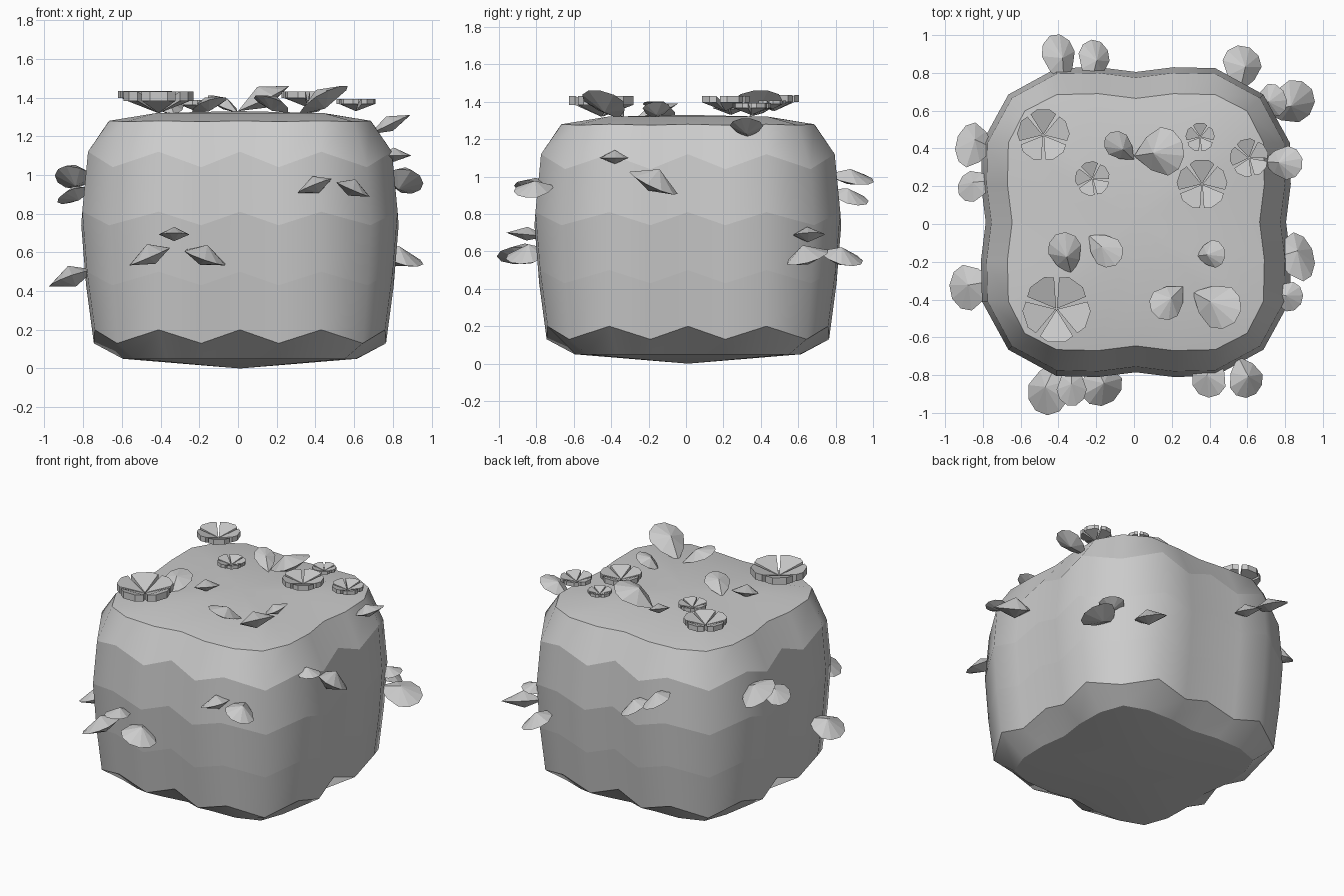
import bpy, bmesh, math
from mathutils import Vector, Matrix


def finish(bm, name):
    bmesh.ops.recalc_face_normals(bm, faces=bm.faces)
    me = bpy.data.meshes.new(name)
    bm.to_mesh(me)
    bm.free()
    ob = bpy.data.objects.new(name, me)
    bpy.context.collection.objects.link(ob)
    return ob


# Bush body: rounded-square rings of 24 points with zigzag heights
def ring(bm, h, z_low, z_high):
    c = 0.17 + 0.62 * h
    k = min(1, h / 0.66)
    side = [(-c, -c), (-0.42 * k, -h), (-0.2 * k, -h - 0.005),
            (0, -h + 0.02), (0.2 * k, -h - 0.005), (0.42 * k, -h)]
    out = []
    for q in range(4):
        m = Matrix.Rotation(q * math.pi / 2, 2)
        for i, p in enumerate(side):
            v = m @ Vector(p)
            out.append(bm.verts.new((v.x + 0.01, v.y + 0.01, z_high if i % 2 else z_low)))
    return out


bm = bmesh.new()
levels = [(0.60, 0.05, 0.05), (0.75, 0.13, 0.20), (0.79, 0.43, 0.50),
          (0.815, 0.74, 0.81), (0.785, 1.04, 1.12), (0.675, 1.275, 1.28),
          (0.42, 1.32, 1.32)]
rings = [ring(bm, *l) for l in levels]
for a, b in zip(rings, rings[1:]):
    for i in range(24):
        j = (i + 1) % 24
        bm.faces.new((a[i], a[j], b[j], b[i]))
for r, z in ((rings[0], 0.0), (rings[-1], 1.33)):
    c = bm.verts.new((0.01, 0.01, z))
    for i in range(24):
        bm.faces.new((r[i], r[(i + 1) % 24], c))
for r in rings[:-1]:
    for i in range(24):
        bm.edges.get((r[i], r[(i + 1) % 24])).smooth = False
for f in bm.faces:
    f.smooth = True
finish(bm, "bush_body")


# Leaf: faceted blade with a ridge above and a keel below; s rolls it
def leaf(name, base, tip, w, s=0):
    base, tip = Vector(base), Vector(tip)
    d = tip - base
    n = d.normalized()
    side = n.cross(Vector((0, 0, 1))).normalized() + Vector((0, 0, -s))
    side = (side - n * side.dot(n)).normalized()
    up = side.cross(n)
    pts = [(0, 0, 0), (0.5, 0, 0.26), (0.5, 0, -0.2), (1, 0.15, 0), (1, -0.15, 0)]
    for t, y in ((0.3, 0.34), (0.62, 0.5), (0.85, 0.4)):
        pts += [(t, y, 0), (t, -y, 0)]
    bm = bmesh.new()
    for t, y, z in pts:
        bm.verts.new(base + d * t + side * y * w + up * z * w)
    bmesh.ops.convex_hull(bm, input=bm.verts)
    finish(bm, name)


side_leaves = [
    ((-0.40, -0.72, 0.61), (-0.49, -1.00, 0.56), 0.24, 0.4),
    ((-0.33, -0.74, 0.68), (-0.33, -0.96, 0.70), 0.16, 0),
    ((-0.22, -0.72, 0.61), (-0.14, -0.95, 0.55), 0.24, -0.3),
    ((0.44, -0.70, 0.95), (0.37, -0.91, 0.94), 0.20, 0.4),
    ((0.55, -0.70, 0.95), (0.62, -0.91, 0.91), 0.20, -0.4),
    ((0.74, -0.18, 1.01), (0.95, -0.17, 0.94), 0.29, -0.5),
    ((0.72, -0.36, 1.10), (0.89, -0.40, 1.10), 0.16, 0),
    ((0.68, 0.60, 0.60), (0.95, 0.68, 0.55), 0.24, 0.35),
    ((0.56, 0.70, 0.60), (0.58, 0.94, 0.54), 0.22, 0.35),
    ((0.64, 0.62, 0.67), (0.80, 0.68, 0.70), 0.18, 0),
    ((0.68, 0.33, 1.21), (0.89, 0.32, 1.31), 0.18, 0),
    ((-0.74, 0.40, 1.00), (-0.94, 0.43, 0.98), 0.27, 0.5),
    ((-0.74, 0.23, 0.93), (-0.93, 0.18, 0.87), 0.18, 0.5),
    ((-0.74, -0.30, 0.51), (-0.97, -0.36, 0.43), 0.25, 0.2),
    ((-0.37, 0.74, 1.01), (-0.42, 1.00, 0.98), 0.19, 0.4),
    ((-0.23, 0.74, 0.93), (-0.20, 0.97, 0.86), 0.18, 0.4),
]
top_leaves = [
    ((0.00, 0.36, 1.33), (0.26, 0.40, 1.46), 0.26),
    ((0.00, 0.34, 1.32), (-0.14, 0.47, 1.41), 0.14),
    ((-0.33, -0.27, 1.31), (-0.39, -0.05, 1.39), 0.18),
    ((-0.24, -0.06, 1.32), (-0.08, -0.20, 1.40), 0.17),
    ((0.26, -0.33, 1.32), (0.11, -0.48, 1.41), 0.18),
    ((0.31, -0.36, 1.31), (0.55, -0.49, 1.46), 0.24),
    ((0.33, -0.17, 1.31), (0.48, -0.15, 1.40), 0.15),
]
for i, l in enumerate(side_leaves):
    leaf(f"side_leaf_{i}", *l)
for i, l in enumerate(top_leaves):
    leaf(f"top_leaf_{i}", *l)


# Flower: five thick, cupped petals
def flower(name, x, y, z, r, turn):
    outline = [(0.02, 0, 0), (0.82, -0.5, 0.36), (1.0, -0.26, 0.36),
               (1.0, 0.26, 0.36), (0.82, 0.5, 0.36)]
    bm = bmesh.new()
    for k in range(5):
        m = Matrix.Translation((x, y, z)) @ Matrix.Rotation(math.radians(turn + 72 * k), 4, 'Z')
        low = [bm.verts.new(m @ (Vector(p) * r)) for p in outline]
        top = [bm.verts.new(m @ (Vector((px, py, pz + 0.27)) * r)) for px, py, pz in outline]
        bm.faces.new(low)
        bm.faces.new(top)
        for i in range(5):
            j = (i + 1) % 5
            bm.faces.new((low[i], low[j], top[j], top[i]))
    finish(name=name, bm=bm)


for i, f in enumerate([(-0.48, 0.47, 1.35, 0.135, 90), (-0.41, -0.45, 1.32, 0.175, 54),
                       (-0.22, 0.24, 1.33, 0.09, 30), (0.35, 0.46, 1.36, 0.075, 18),
                       (0.36, 0.21, 1.35, 0.13, 90), (0.61, 0.35, 1.33, 0.10, 30)]):
    flower(f"flower_{i}", *f)
